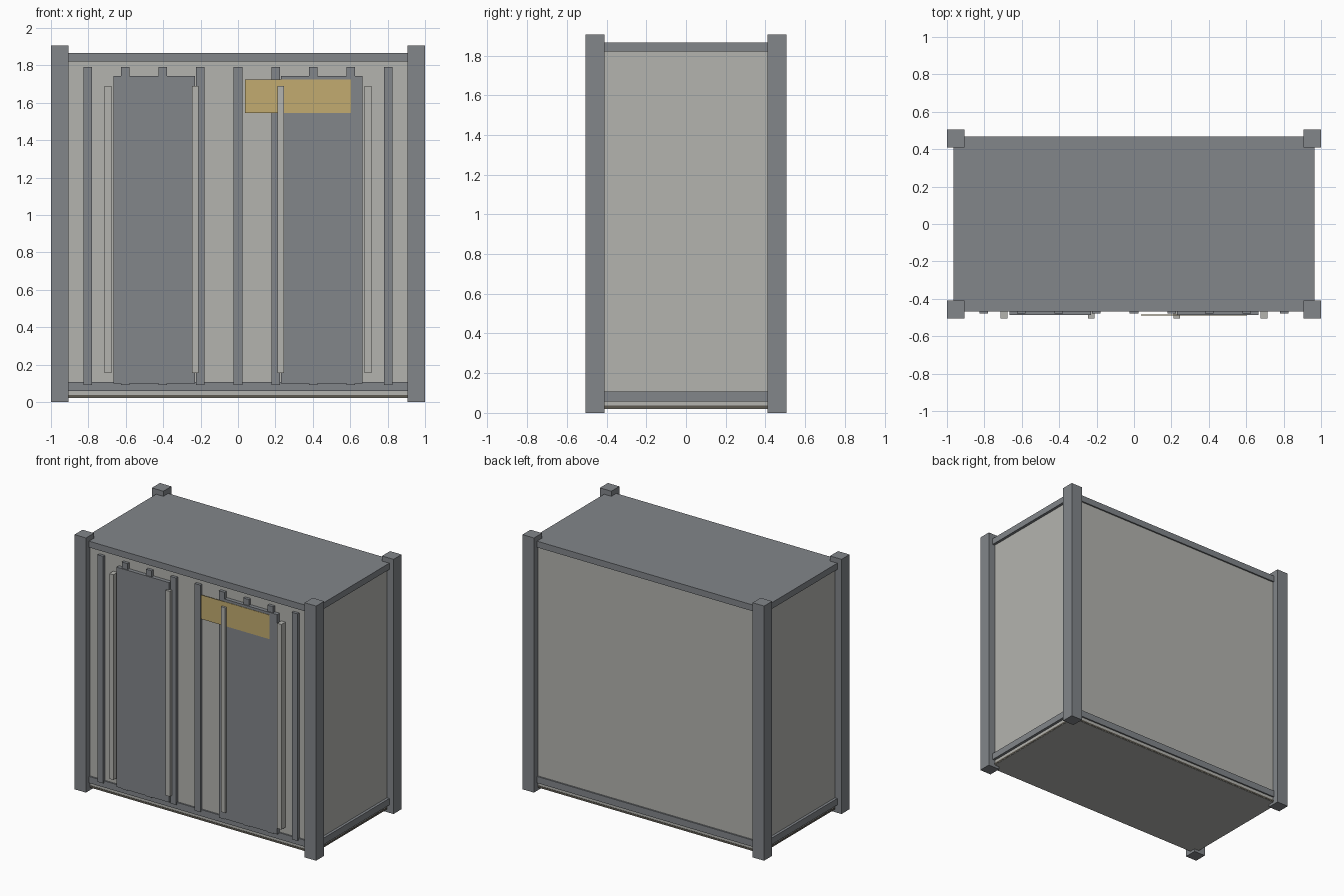
import bpy
import bmesh

old = bpy.data.objects.get("Cube")
if old:
    bpy.data.objects.remove(old, do_unlink=True)


def material(name, rgb):
    mat = bpy.data.materials.new(name)
    mat.use_nodes = True
    mat.diffuse_color = (*rgb, 1)
    mat.node_tree.nodes["Principled BSDF"].inputs["Base Color"].default_value = (*rgb, 1)
    return mat


STEEL = material("slate grey", (0.223, 0.238, 0.255))
PANEL = material("light grey", (0.456, 0.456, 0.43))
SIGN = material("mustard", (0.54, 0.41, 0.16))
BAND = material("dark brown grey", (0.11, 0.10, 0.08))


def box(name, x, y, z, mat):
    """Box from (low, high) ranges along each axis."""
    ranges = (x, y, z)
    bm = bmesh.new()
    bmesh.ops.create_cube(bm, size=1)
    for v in bm.verts:
        v.co = [(lo + hi) / 2 + c * (hi - lo) for c, (lo, hi) in zip(v.co, ranges)]
    mesh = bpy.data.meshes.new(name)
    bm.to_mesh(mesh)
    bm.free()
    mesh.materials.append(mat)
    obj = bpy.data.objects.new(name, mesh)
    bpy.context.collection.objects.link(obj)
    return obj


def sym(half):
    return (-half, half)


def around(centre, width):
    return (centre - width / 2, centre + width / 2)


POST = 0.095          # corner post thickness
HX, HY = 1.0, 0.505   # half footprint
RX, RY = 0.965, 0.468  # half size of roof and rails
WALL_X, WALL_Y = 0.945, 0.457

# Cabinet body, with a narrow dark band near its foot
box("cabinet_body", sym(WALL_X), sym(WALL_Y), (0.02, 1.84), PANEL)
box("foot_band", sym(WALL_X + 0.002), sym(WALL_Y + 0.002), (0.023, 0.036), BAND)

# Roof and lower rail
box("roof", sym(RX), sym(RY), (1.82, 1.867), STEEL)
box("lower_rail", sym(RX), sym(RY), (0.058, 0.107), STEEL)

# Corner posts
for sx, side in ((1, "left"), (-1, "right")):
    for sy, end in ((-1, "front"), (1, "back")):
        box(f"{end}_{side}_post", around(sx * (HX - POST / 2), POST),
            around(sy * (HY - POST / 2), POST), (0, 1.905), STEEL)

# Evenly spaced upright ribs on the front
for i in range(-4, 5):
    box(f"front_rib_{i + 5}", around(i * 0.201, 0.046), (-0.479, -WALL_Y), (0.092, 1.79), STEEL)

# Doors with an upright bar beside each edge
for s, side in ((1, "left"), (-1, "right")):
    box(f"{side}_door", around(s * 0.447, 0.436), (-0.486, -WALL_Y), (0.1, 1.744), STEEL)
    for pos, place in ((0.229, "inner"), (0.695, "outer")):
        box(f"{side}_{place}_bar", around(s * pos, 0.035), (-0.504, -WALL_Y), (0.155, 1.69), PANEL)

# Blank sign plate across the left door
box("sign_plate", (0.038, 0.603), (-0.489, -0.485), (1.545, 1.725), SIGN)
